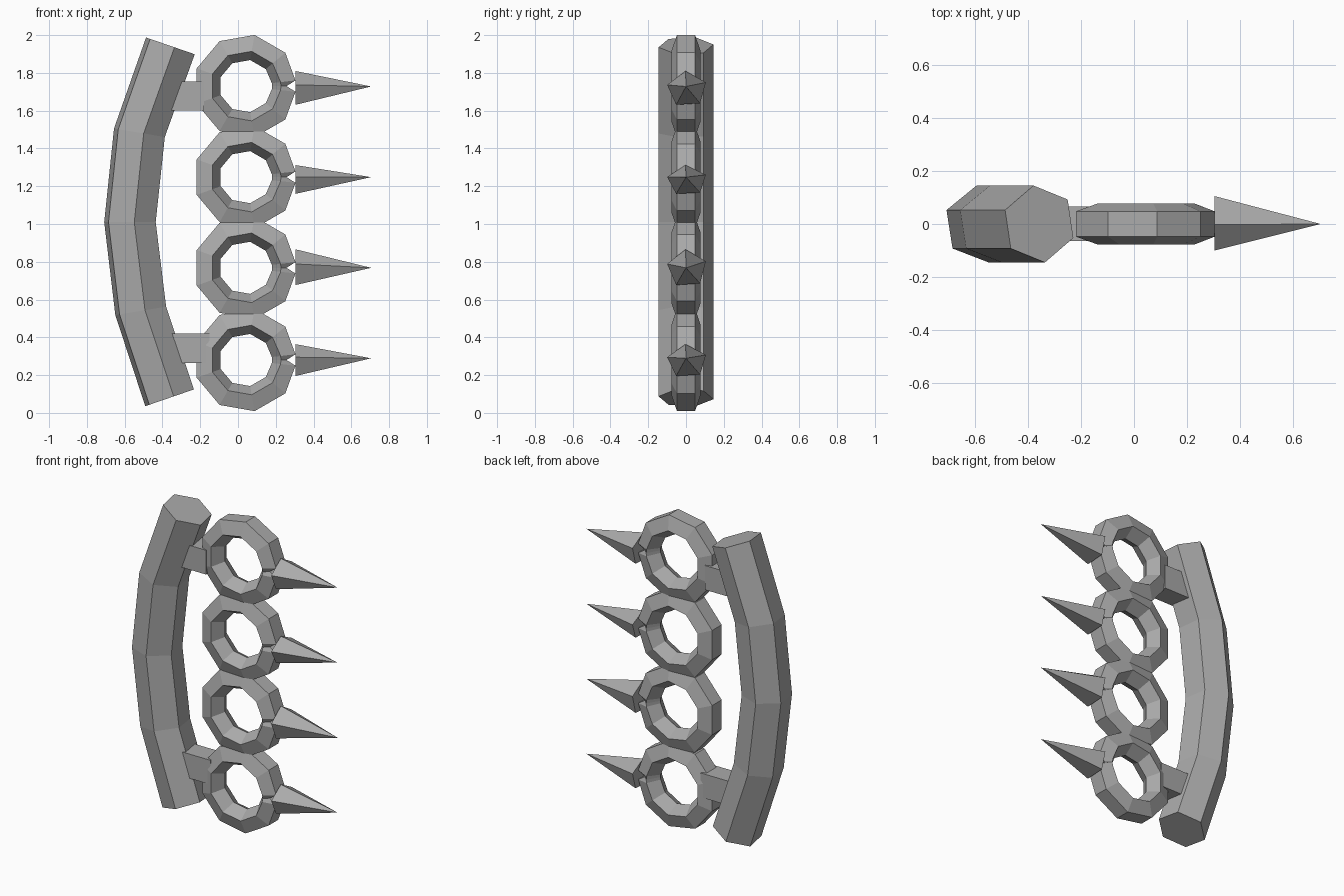
import bpy, bmesh
from math import sin, cos, radians

if "Cube" in bpy.data.objects:
    bpy.data.objects.remove(bpy.data.objects["Cube"])

steel = bpy.data.materials.new("grey_steel")
steel.diffuse_color = (0.4, 0.4, 0.4, 1)
steel.use_nodes = True
steel.node_tree.nodes["Principled BSDF"].inputs["Base Color"].default_value = steel.diffuse_color


def finish(name, bm):
    bmesh.ops.recalc_face_normals(bm, faces=bm.faces)
    me = bpy.data.meshes.new(name)
    bm.to_mesh(me)
    bm.free()
    me.materials.append(steel)
    ob = bpy.data.objects.new(name, me)
    bpy.context.collection.objects.link(ob)
    return ob


def loft(name, sections, closed):
    """Join matching point loops; close into a ring or cap the ends."""
    bm = bmesh.new()
    rows = [[bm.verts.new(p) for p in s] for s in sections]
    n, m = len(rows), len(rows[0])
    for i in range(n if closed else n - 1):
        a, b = rows[i], rows[(i + 1) % n]
        for j in range(m):
            k = (j + 1) % m
            bm.faces.new((a[j], a[k], b[k], b[j]))
    if not closed:
        bm.faces.new(rows[0])
        bm.faces.new(rows[-1])
    return finish(name, bm)


# Nine-sided finger rings with a small notch behind each spike
def finger_ring(name, cz):
    stations = [(0, 0.217), (6.5, 0.266)] + [(a, 0.275) for a in range(40, 321, 40)] + [(353.5, 0.266)]
    sections = []
    for ang, outer in stations:
        c, s = cos(radians(ang)), sin(radians(ang))
        profile = [(outer, -0.048), (outer, 0.048), (0.187, 0.078), (0.14, 0), (0.187, -0.078)]
        sections.append([(0.04 + r * c, y, cz + r * s) for r, y in profile])
    loft(name, sections, True)


# Five-sided spikes pointing along +x
def spike(name, cz, top, bottom, turn):
    bm = bmesh.new()
    mid, half = (top + bottom) / 2, (top - bottom) / 1.81
    base = []
    for i in range(5):
        a = radians(90 + turn + 72 * i)
        base.append(bm.verts.new((0.305, 0.005 + 0.108 * cos(a), cz + mid + half * (sin(a) - 0.095))))
    tip = bm.verts.new((0.705, 0, cz))
    bm.faces.new(base)
    for i in range(5):
        bm.faces.new((base[i], base[(i + 1) % 5], tip))
    finish(name, bm)


for i, z in enumerate((0.28, 0.768, 1.248, 1.73)):
    finger_ring(f"finger_ring_{i + 1}", z)
for i, (z, t, b) in enumerate(((0.289, 0.075, -0.09), (0.768, 0.098, -0.087),
                               (1.248, 0.064, -0.085), (1.728, 0.082, -0.093))):
    spike(f"spike_{i + 1}", z, t, b, 4)

# Curved hexagonal palm grip
path = [(-0.362, 0.08, -19), (-0.515, 0.54, -9.5), (-0.572, 1.01, 0),
        (-0.522, 1.483, 9.5), (-0.358, 1.943, 19)]
grip = []
for x, z, tilt in path:
    t = radians(tilt)
    loop = []
    for k in range(6):
        a = radians(-21 + 60 * k)
        u, y = 0.146 * cos(a), 0.147 * sin(a)
        loop.append((x + u * cos(t), y, z - u * sin(t)))
    grip.append(loop)
loft("palm_grip", grip, False)


# Blocks joining the grip to the end rings
def connector(name, z0, z1, x1):
    ends = [[(x, y, z) for y, z in ((-0.065, z0), (0.067, z0), (0.067, z1), (-0.065, z1))]
            for x in (-0.36, x1)]
    loft(name, ends, False)


connector("lower_connector", 0.265, 0.42, -0.15)
connector("upper_connector", 1.6, 1.755, -0.18)
